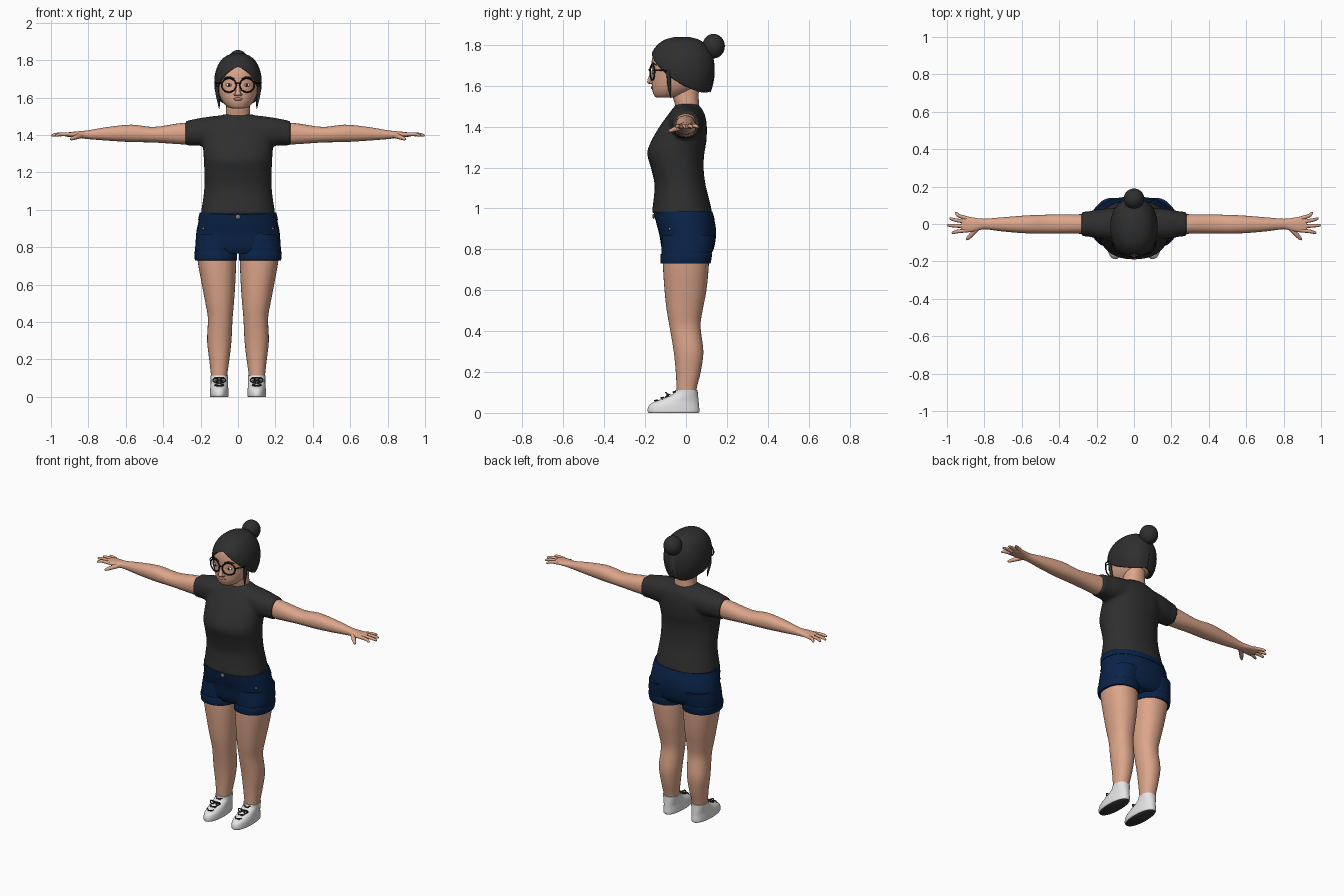
import bpy, bmesh, math
from mathutils import Vector

cube = bpy.data.objects.get("Cube")
if cube:
    bpy.data.objects.remove(cube, do_unlink=True)


def material(name, r, g, b):
    m = bpy.data.materials.new(name)
    m.use_nodes = True
    m.diffuse_color = (r, g, b, 1)
    m.node_tree.nodes["Principled BSDF"].inputs["Base Color"].default_value = (r, g, b, 1)
    return m


skin = material("skin", .72, .38, .255)
charcoal = material("charcoal", .028, .028, .028)
navy = material("navy denim", .003, .017, .065)
white = material("white canvas", .78, .78, .78)
sole_grey = material("dark sole", .04, .04, .045)
black = material("black frame", .008, .007, .007)
lip = material("lip", .5, .2, .15)
grey = material("button grey", .2, .2, .22)
brown = material("eye brown", .04, .018, .01)


def activate(ob):
    bpy.ops.object.select_all(action='DESELECT')
    ob.select_set(True)
    bpy.context.view_layer.objects.active = ob


def finish(name, bm, mat, mirror=False, angle=50):
    """Turn a bmesh into a smooth-shaded object, mirrored across x if asked."""
    bmesh.ops.recalc_face_normals(bm, faces=bm.faces)
    me = bpy.data.meshes.new(name)
    bm.to_mesh(me)
    bm.free()
    me.materials.append(mat)
    ob = bpy.data.objects.new(name, me)
    bpy.context.collection.objects.link(ob)
    activate(ob)
    bpy.ops.object.shade_smooth_by_angle(angle=math.radians(angle))
    if mirror:
        ob.modifiers.new("mirror", 'MIRROR')
    return ob


def resample(rows, k):
    """Catmull-Rom interpolation of cross-section rows."""
    out = []
    for i in range(len(rows) - 1):
        p = [rows[max(i - 1, 0)], rows[i], rows[i + 1], rows[min(i + 2, len(rows) - 1)]]
        for j in range(k):
            t = j / k
            out.append([b + .5 * t * (c - a + t * (2*a - 5*b + 4*c - d + t * (3*(b - c) + d - a)))
                        for a, b, c, d in zip(*p)])
    return out + [list(rows[-1])]


def add_loft(bm, rows, axis='z', k=4, n=40, power=2.2):
    """Rows are (position, side centre, side half-width, depth min, depth max)."""
    rings = []
    for a, b, c, lo, hi in resample(rows, k):
        ring = []
        for i in range(n):
            t = 2 * math.pi * i / n
            u, v = (math.copysign(abs(f) ** (2 / power), f) for f in (math.cos(t), math.sin(t)))
            side, depth = b + c * u, (lo + hi) / 2 + (hi - lo) / 2 * v
            ring.append(bm.verts.new((side, depth, a) if axis == 'z' else (a, side, depth)))
        rings.append(ring)
    for r, s in zip(rings, rings[1:]):
        for i in range(n):
            bm.faces.new((r[i], r[(i + 1) % n], s[(i + 1) % n], s[i]))
    bm.faces.new(rings[0][::-1])
    bm.faces.new(rings[-1])


def loft(name, rows, mat, axis='z', mirror=False, **kw):
    bm = bmesh.new()
    add_loft(bm, rows, axis, **kw)
    return finish(name, bm, mat, mirror)


def ball(name, loc, size, mat, mirror=False):
    bm = bmesh.new()
    bmesh.ops.create_uvsphere(bm, u_segments=24, v_segments=16, radius=1)
    bmesh.ops.scale(bm, vec=size, verts=bm.verts)
    bmesh.ops.translate(bm, vec=loc, verts=bm.verts)
    return finish(name, bm, mat, mirror)


def tube(name, points, radii, mat, mirror=False, cyclic=False):
    """Round tube along a smooth path, with a radius at each point."""
    cu = bpy.data.curves.new(name, 'CURVE')
    cu.dimensions, cu.bevel_depth, cu.bevel_resolution, cu.use_fill_caps = '3D', 1, 2, True
    sp = cu.splines.new('POLY')
    path = [list(p) + [r] for p, r in zip(points, radii)]
    path = path if cyclic else resample(path, 4)
    sp.points.add(len(path) - 1)
    sp.use_cyclic_u = cyclic
    for pt, (x, y, z, r) in zip(sp.points, path):
        pt.co, pt.radius = (x, y, z, 1), r
    tmp = bpy.data.objects.new(name + "_path", cu)
    bpy.context.collection.objects.link(tmp)
    bm = bmesh.new()
    bm.from_mesh(tmp.to_mesh())
    bpy.data.objects.remove(tmp, do_unlink=True)
    return finish(name, bm, mat, mirror)


# Shirt: body and sleeves fused, then the neckline cut into the surface
bm = bmesh.new()
add_loft(bm, [(.975, 0, .2, -.168, .13), (1.05, 0, .188, -.158, .112), (1.12, 0, .18, -.154, .095),
              (1.2, 0, .18, -.172, .086), (1.27, 0, .183, -.19, .09), (1.33, 0, .187, -.17, .1),
              (1.4, 0, .19, -.13, .102), (1.45, 0, .185, -.094, .095), (1.48, 0, .14, -.072, .082),
              (1.51, 0, .078, -.048, .06)])
for s in (1, -1):
    add_loft(bm, [(0, 0, .085, 1.35, 1.495), (s * .08, 0, .085, 1.345, 1.505), (s * .18, 0, .08, 1.342, 1.494),
                  (s * .235, 0, .069, 1.344, 1.484), (s * .28, 0, .065, 1.343, 1.476)], 'x')
shirt = finish("shirt", bm, charcoal)
remesh = shirt.modifiers.new("fuse", 'REMESH')
remesh.mode, remesh.voxel_size = 'VOXEL', .01
relax = shirt.modifiers.new("relax", 'SMOOTH')
relax.factor, relax.iterations = .5, 4
activate(shirt)
for m in ("fuse", "relax"):
    bpy.ops.object.modifier_apply(modifier=m)
bm = bmesh.new()
bm.from_mesh(shirt.data)


def cut(test, co, no):
    faces = [f for f in bm.faces if f.calc_center_median().z > 1.34 and test(f.calc_center_median().y)]
    geom = set(faces) | {e for f in faces for e in f.edges} | {v for f in faces for v in f.verts}
    bmesh.ops.bisect_plane(bm, geom=list(geom), plane_co=co, plane_no=no)


front, back = (.6, 1.38), (2, 1.465)
cut(lambda y: True, (0, 0, 0), (0, 1, 0))
for s in (1, -1):
    cut(lambda y: y < 0, (0, 0, front[1]), (s, 0, -front[0]))
    cut(lambda y: y > 0, (0, 0, back[1]), (s, 0, -back[0]))
for f in bm.faces:
    c = f.calc_center_median()
    slope, low = front if c.y < 0 else back
    f.material_index = int(abs(c.x) < slope * (c.z - low))
    f.smooth = True
bm.to_mesh(shirt.data)
bm.free()
shirt.data.materials.clear()
shirt.data.materials.append(charcoal)
shirt.data.materials.append(skin)

# Shorts
loft("shorts_hips", [(.765, 0, .2, -.1, .11), (.8, 0, .224, -.118, .135), (.87, 0, .224, -.13, .147),
                     (.93, 0, .213, -.146, .142), (.985, 0, .201, -.155, .126)], navy)
loft("shorts_waistband", [(.945, 0, .214, -.151, .141), (.985, 0, .205, -.158, .129)], navy, k=2)
loft("shorts_legs", [(.74, .118, .109, -.118, .117), (.8, .118, .111, -.12, .13),
                     (.87, .112, .108, -.118, .14)], navy, mirror=True)
loft("shorts_cuffs", [(.73, .118, .111, -.122, .118), (.735, .118, .113, -.125, .121),
                      (.77, .12, .114, -.125, .127), (.778, .12, .112, -.122, .125)], navy, mirror=True, k=2)
ball("waist_button", (0, -.158, .962), (.013, .006, .013), grey)
ball("pocket_rivets", (.185, -.08, .9), (.007, .007, .007), grey, True)

# Legs
loft("legs", [(.8, .115, .1, -.108, .108), (.73, .113, .103, -.113, .112), (.6, .104, .089, -.105, .1),
              (.5, .098, .076, -.094, .081), (.42, .095, .066, -.08, .071), (.3, .1, .065, -.06, .085),
              (.2, .1, .054, -.05, .072), (.12, .101, .044, -.046, .052), (.08, .101, .042, -.044, .05)],
     skin, mirror=True)

# Shoes with dark undersides
shoes = loft("shoes", [(0, .1, .046, -.183, .061), (.006, .1, .05, -.187, .065), (.022, .1, .05, -.187, .065),
                       (.04, .1, .049, -.178, .063), (.055, .1, .047, -.153, .062), (.075, .1, .046, -.1, .06),
                       (.095, .1, .046, -.062, .058), (.113, .1, .047, -.052, .057)], white, mirror=True)
shoes.data.materials.append(sole_grey)
for f in shoes.data.polygons:
    if f.normal.z < -.9:
        f.material_index = 1
for i in range(4):
    z, y = .056 + .014 * i, -.15 + .03 * i
    for s in (1, -1):
        tube("shoe_lace", [(.1 - .024, y + .012, z + s * .006), (.1, y - .003, z + .004),
                           (.1 + .024, y + .012, z - s * .006)], [.003] * 3, sole_grey, True)
for s in (1, -1):
    tube("lace_bow", [(.1, -.085, .088), (.1 + s * .022, -.1, .1), (.1 + s * .034, -.09, .088),
                      (.1 + s * .02, -.1, .078), (.1, -.085, .086)], [.0035] * 5, sole_grey, True)

# Arms, palms and fingers
loft("arms", [(.2, 0, .054, 1.352, 1.464), (.3, 0, .052, 1.35, 1.464), (.45, 0, .05, 1.36, 1.443),
              (.57, -.002, .048, 1.362, 1.455), (.7, -.002, .038, 1.37, 1.442), (.8, 0, .028, 1.378, 1.425),
              (.85, -.003, .036, 1.384, 1.42), (.9, -.002, .043, 1.389, 1.415), (.925, 0, .036, 1.393, 1.411)],
     skin, 'x', mirror=True)
for name, y0, x1, y1 in (("index", -.034, .975, -.047), ("middle", -.012, .998, -.007),
                         ("ring", .012, .986, .028), ("little", .031, .957, .058)):
    mid = ((.9 + x1) / 2 + .008, (y0 + y1) / 2, 1.404)
    tube(name + "_fingers", [(.895, y0, 1.403), mid, (x1 - .006, y1, 1.398), (x1, y1, 1.397)],
         [.011, .0095, .007, .003], skin, True)
tube("thumbs", [(.835, -.018, 1.4), (.865, -.052, 1.389), (.888, -.076, 1.38), (.897, -.084, 1.376)],
     [.016, .013, .009, .004], skin, True)

# Neck and head
loft("neck", [(1.44, 0, .072, -.045, .062), (1.5, 0, .066, -.052, .064), (1.55, 0, .063, -.064, .062),
              (1.62, 0, .062, -.06, .065)], skin)
loft("head", [(1.542, 0, .03, -.142, -.07), (1.55, 0, .056, -.154, -.02), (1.58, 0, .084, -.165, .04),
              (1.62, 0, .101, -.168, .08), (1.67, 0, .109, -.167, .09), (1.72, 0, .109, -.168, .1),
              (1.77, 0, .1, -.153, .1), (1.81, 0, .068, -.11, .07)], skin)
tube("nose_bridge", [(0, -.158, 1.675), (0, -.168, 1.65), (0, -.177, 1.624)], [.009, .011, .013], skin)
ball("nose_tip", (0, -.174, 1.62), (.016, .016, .012), skin)
ball("nostril_wings", (.014, -.168, 1.617), (.009, .01, .008), skin, True)
ball("lips", (0, -.165, 1.592), (.025, .007, .008), lip)
ball("eye_whites", (.047, -.157, 1.667), (.018, .008, .009), white, True)
ball("irises", (.047, -.161, 1.667), (.008, .006, .008), brown, True)
tube("eyebrows", [(.02, -.168, 1.7), (.05, -.163, 1.71), (.078, -.144, 1.7)], [.003, .004, .002], charcoal, True)

# Glasses
rim = []
for i in range(32):
    t = 2 * math.pi * i / 32
    dx = .039 * math.cos(t)
    rim.append((.049 + dx, -.176 + .011 + .28 * dx, 1.666 + .037 * math.sin(t)))
tube("glasses_rims", rim, [.004] * 32, black, True, cyclic=True)
tube("glasses_bridge", [(-.012, -.176, 1.674), (0, -.181, 1.678), (.012, -.176, 1.674)], [.0035] * 3, black)
tube("glasses_temples", [(.088, -.154, 1.676), (.113, -.12, 1.676), (.117, -.05, 1.67)], [.0035] * 3, black, True)

# Hair: half a cap trimmed along a slanted hairline, then mirrored
bm = bmesh.new()
add_loft(bm, [(1.53, 0, .05, -.05, .085), (1.56, 0, .084, -.1, .11), (1.6, 0, .112, -.152, .126),
              (1.64, 0, .124, -.172, .136), (1.68, 0, .127, -.176, .14), (1.72, 0, .124, -.177, .137),
              (1.76, 0, .113, -.168, .125), (1.8, 0, .09, -.14, .098), (1.825, 0, .058, -.105, .065),
              (1.838, 0, .02, -.06, .02)])
for co, no in (((0, 0, 0), (1, 0, 0)), ((0, -.17, 1.775), (.45, .5, .75))):
    bmesh.ops.bisect_plane(bm, geom=bm.verts[:] + bm.edges[:] + bm.faces[:], plane_co=co,
                           plane_no=Vector(no).normalized(), clear_inner=True)
hair = finish("hair", bm, charcoal, mirror=True)
shell = hair.modifiers.new("thickness", 'SOLIDIFY')
shell.thickness, shell.offset = .016, -1
tube("side_locks", [(.112, -.085, 1.68), (.112, -.084, 1.63), (.104, -.08, 1.58), (.1, -.074, 1.54)],
     [.011, .01, .007, .002], charcoal, True)
ball("hair_bun", (0, .135, 1.794), (.055, .055, .06), charcoal)
